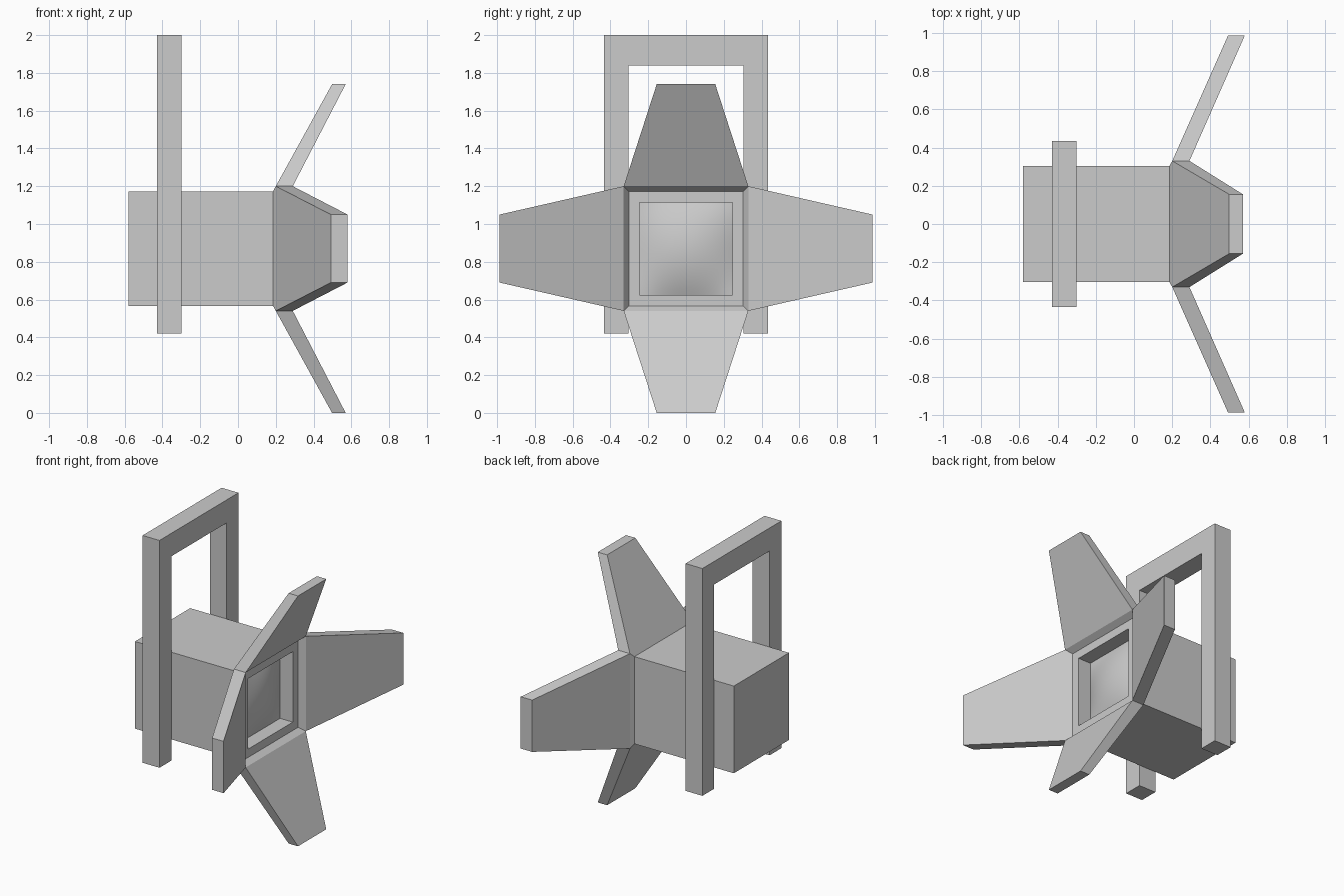
import bpy, bmesh
from mathutils import Vector

if "Cube" in bpy.data.objects:
    bpy.data.objects.remove(bpy.data.objects["Cube"])

ZC = 0.87  # height of the lamp axis


def finish(bm, name):
    bmesh.ops.recalc_face_normals(bm, faces=bm.faces[:])
    mesh = bpy.data.meshes.new(name)
    bm.to_mesh(mesh)
    bm.free()
    obj = bpy.data.objects.new(name, mesh)
    bpy.context.collection.objects.link(obj)
    return obj


# Lamp housing: square rings lofted from back to recessed front
bm = bmesh.new()
rings = []
for x, h in [(-0.58, 0.303), (0.185, 0.303), (0.20, 0.33), (0.29, 0.33),
             (0.25, 0.303), (0.25, 0.245), (0.15, 0.245)]:
    rings.append([bm.verts.new((x, sy * h, ZC + sz * h))
                  for sy, sz in [(-1, -1), (1, -1), (1, 1), (-1, 1)]])
bm.faces.new(rings[0])
bm.faces.new(rings[-1])
door_roots = []
for k, (a, b) in enumerate(zip(rings, rings[1:])):
    for i in range(4):
        j = (i + 1) % 4
        face = bm.faces.new((a[i], a[j], b[j], b[i]))
        if k == 2:
            door_roots.append(face)
bmesh.ops.recalc_face_normals(bm, faces=bm.faces[:])

# Barn doors: each collar face extruded outward to a narrower tip
for root in door_roots:
    side = abs(root.normal.y) > 0.5
    tip = bmesh.ops.extrude_discrete_faces(bm, faces=[root])["faces"][0]
    for v in tip.verts:
        front = v.co.x > 0.25
        sy = 1 if v.co.y > 0 else -1
        sz = 1 if v.co.z > ZC else -1
        if side:
            v.co = Vector((0.58 if front else 0.492, sy * 0.987, ZC + sz * 0.18))
        else:
            v.co = Vector((0.57 if front else 0.498, sy * 0.155, ZC + sz * 0.87))
finish(bm, "lamp_housing_with_barn_doors")

# Lens: smooth bulging square in the recess
bm = bmesh.new()
bmesh.ops.create_grid(bm, x_segments=16, y_segments=16, size=1)
for v in bm.verts:
    u, w = v.co.x, v.co.y
    v.co = Vector((0.152 + 0.055 * (1 - u * u) * (1 - w * w), u * 0.245, ZC + w * 0.245))
for f in bm.faces:
    f.smooth = True
finish(bm, "lens")

# Yoke: upside-down U profile given thickness along x
bm = bmesh.new()
half = [(0.434, 0.42), (0.434, 2.0)]
inner = [(0.304, 1.84), (0.304, 0.42)]
profile = [half[0], half[1], (-0.434, 2.0), (-0.434, 0.42),
           (-0.304, 0.42), (-0.304, 1.84), inner[0], inner[1]]
base = bm.faces.new([bm.verts.new((-0.43, y, z)) for y, z in profile])
ext = bmesh.ops.extrude_face_region(bm, geom=[base], use_keep_orig=True)
bmesh.ops.translate(bm, vec=(0.13, 0, 0),
                    verts=[g for g in ext["geom"] if isinstance(g, bmesh.types.BMVert)])
finish(bm, "yoke")
